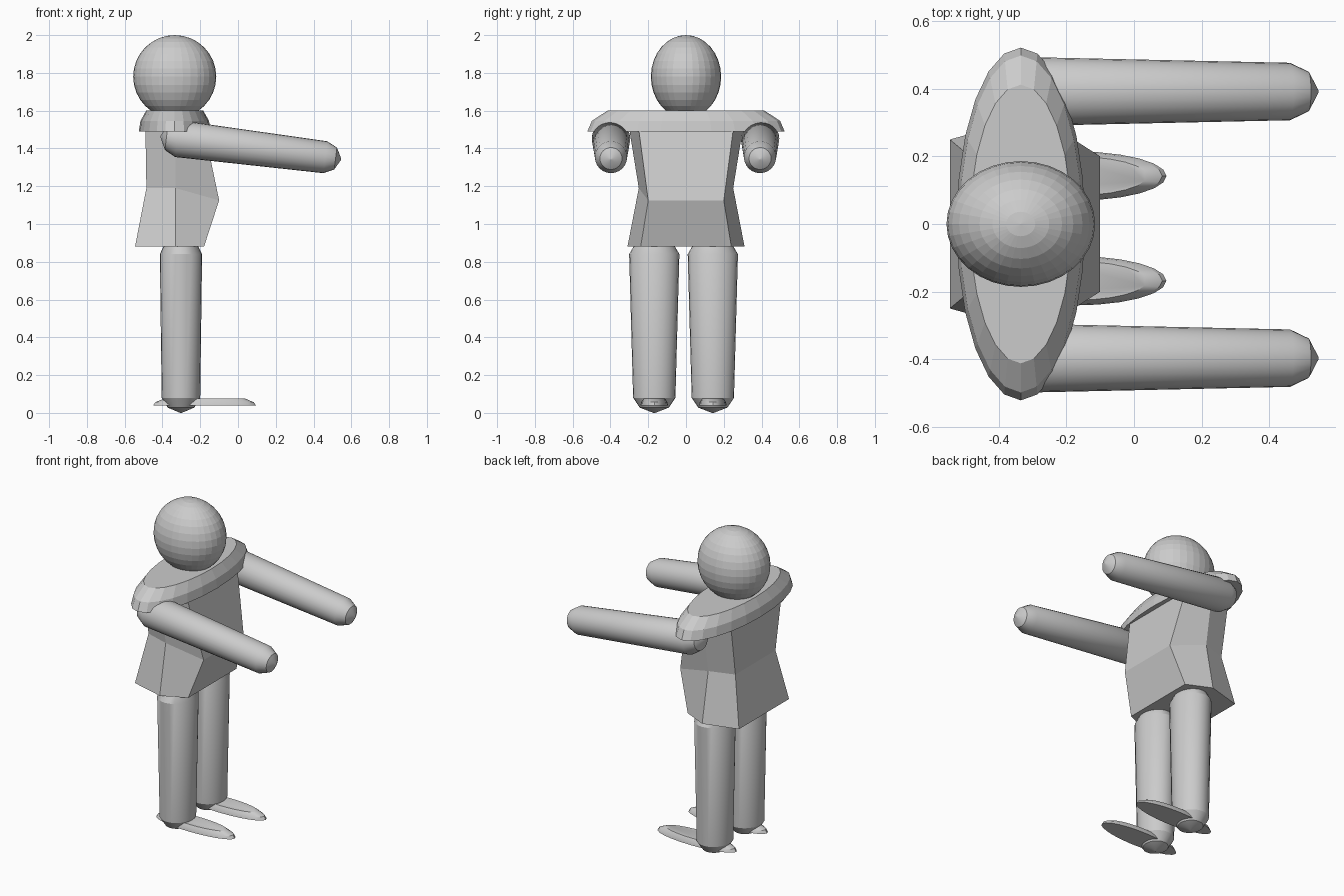
import bpy, bmesh, math
from mathutils import Vector, Matrix

if "Cube" in bpy.data.objects:
    bpy.data.objects.remove(bpy.data.objects["Cube"])


def finish(name, bm, matrix=None, smooth=False):
    if matrix:
        bm.transform(matrix)
    bmesh.ops.recalc_face_normals(bm, faces=bm.faces)
    mesh = bpy.data.meshes.new(name)
    bm.to_mesh(mesh)
    bm.free()
    ob = bpy.data.objects.new(name, mesh)
    bpy.context.collection.objects.link(ob)
    if smooth:
        bpy.ops.object.select_all(action='DESELECT')
        ob.select_set(True)
        bpy.context.view_layer.objects.active = ob
        bpy.ops.object.shade_smooth_by_angle(angle=math.radians(30))
    return ob


def loft(loops):
    """Skin a stack of equal point loops and cap both ends."""
    bm = bmesh.new()
    rings = [[bm.verts.new(p) for p in loop] for loop in loops]
    n = len(rings[0])
    for a, b in zip(rings, rings[1:]):
        for i in range(n):
            j = (i + 1) % n
            bm.faces.new((a[i], a[j], b[j], b[i]))
    bm.faces.new(rings[0])
    bm.faces.new(rings[-1])
    return bm


def ellipse(rx, ry, z, n):
    return [(rx * math.cos(2 * math.pi * i / n),
             ry * math.sin(2 * math.pi * i / n), z) for i in range(n)]


def flat_dome(name, center, rx, ry, h, n, smooth=False):
    """Squashed dome with its top sliced flat."""
    profile = [(1, 0), (0.955, 0.5), (0.79, 1)]
    bm = loft([ellipse(rx * s, ry * s, h * t, n) for s, t in profile])
    return finish(name, bm, Matrix.Translation(center), smooth)


def limb(name, start, end, r0, r1, cap0, cap1):
    """Tapered capsule; r0 and r1 are (x, y) radii at either end."""
    start, end = Vector(start), Vector(end)
    length = (end - start).length
    rows = [(r0, 0.04, 0), (r0, 0.69, 0.35 * cap0), (r0, 1, cap0),
            (r1, 1, length - cap1), (r1, 0.69, length - 0.35 * cap1),
            (r1, 0.04, length)]
    bm = loft([ellipse(r[0] * s, r[1] * s, z, 24) for r, s, z in rows])
    d = (end - start).normalized()
    y = Vector((0, 1, 0))
    x = y.cross(d)
    rot = Matrix((x, y, d)).transposed().to_4x4()
    return finish(name, bm, Matrix.Translation(start) @ rot, True)


# Head
bm = bmesh.new()
bmesh.ops.create_uvsphere(bm, u_segments=32, v_segments=16, radius=1)
finish("head", bm, Matrix.Translation((-0.335, 0, 1.78))
       @ Matrix.Diagonal((0.22, 0.186, 0.22, 1)))

# Shoulder yoke
flat_dome("shoulders", (-0.335, 0, 1.49), 0.19, 0.522, 0.112, 24)


# Six-sided torso: back, side and front corner pairs on each level
def hexagon(back, side, front):
    half = [back, side, front]
    return [(x, -y, z) for x, y, z in half] + [(x, y, z) for x, y, z in half[::-1]]


finish("torso", loft([
    hexagon((-0.545, 0.25, 0.88), (-0.33, 0.31, 0.88), (-0.18, 0.24, 0.88)),
    hexagon((-0.485, 0.20, 1.19), (-0.33, 0.25, 1.19), (-0.10, 0.20, 1.125)),
    hexagon((-0.49, 0.25, 1.50), (-0.33, 0.30, 1.50), (-0.178, 0.25, 1.50))]))

# Arms, legs and feet
for side, arm_y, leg_y in (("right", -0.397, -0.168), ("left", 0.392, 0.142)):
    limb(side + "_arm", (-0.41, arm_y, 1.463), (0.546, arm_y, 1.343),
         (0.098, 0.102), (0.085, 0.085), 0.09, 0.085)
    limb(side + "_leg", (-0.302, leg_y, 0), (-0.302, leg_y, 0.95),
         (0.102, 0.112), (0.112, 0.133), 0.08, 0.11)
    flat_dome(side + "_foot", (-0.177, leg_y, 0.038), 0.273, 0.073, 0.037, 24, True)
